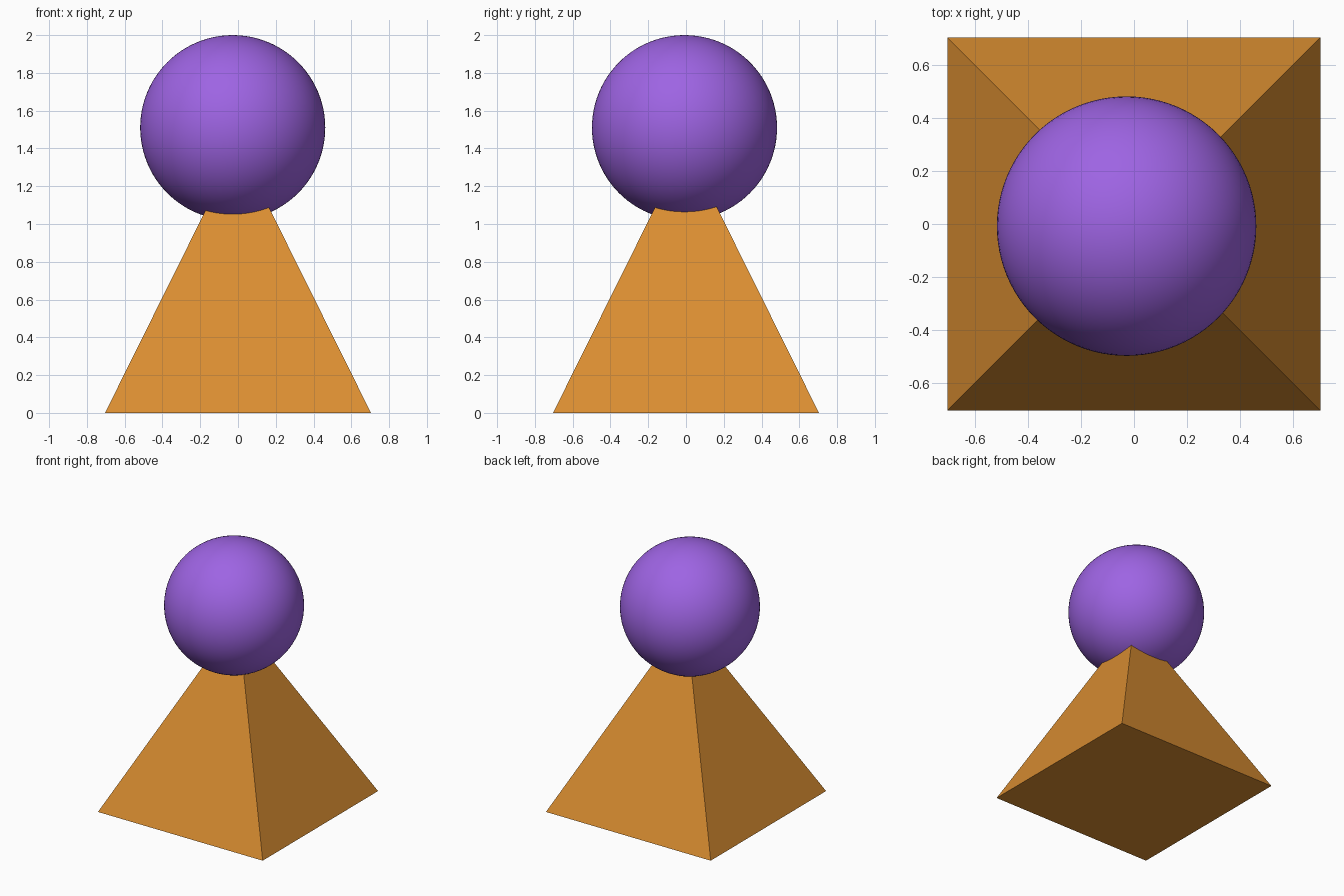
import bpy
import math

if "Cube" in bpy.data.objects:
    bpy.data.objects.remove(bpy.data.objects["Cube"])


def finish(obj, name, color_name, color):
    obj.name = name
    mat = bpy.data.materials.new(color_name)
    mat.diffuse_color = (*color, 1.0)
    mat.use_nodes = True
    mat.node_tree.nodes["Principled BSDF"].inputs["Base Color"].default_value = mat.diffuse_color
    obj.data.materials.append(mat)


# Square pyramid base; its tip is buried in the ball
half, height = 0.704, 1.418
bpy.ops.mesh.primitive_cone_add(vertices=4, radius1=half * math.sqrt(2), radius2=0,
                                depth=height, location=(0, 0, height / 2),
                                rotation=(0, 0, math.pi / 4))
finish(bpy.context.object, "pyramid_base", "orange", (0.70, 0.27, 0.031))

# Smooth ball on top, very slightly off centre
radius = 0.49
bpy.ops.mesh.primitive_uv_sphere_add(segments=96, ring_count=48, radius=radius,
                                     location=(-0.028, -0.008, 2 - radius))
bpy.ops.object.shade_smooth()
finish(bpy.context.object, "ball", "purple", (0.342, 0.127, 0.77))
